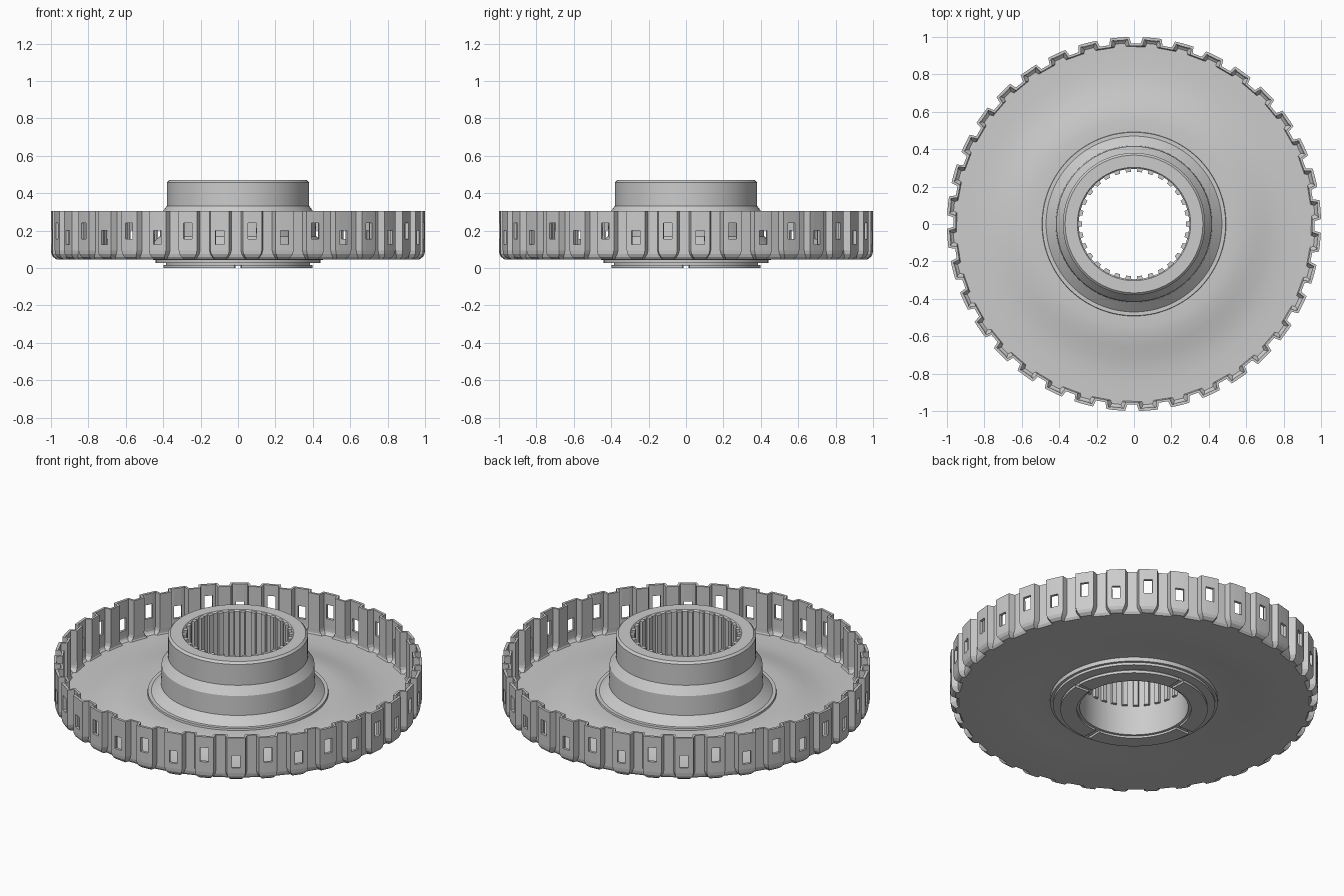
import bpy, bmesh
from math import sin, cos, radians, pi

if "Cube" in bpy.data.objects:
    bpy.data.objects.remove(bpy.data.objects["Cube"])


def pt(r, deg, z):
    a = radians(deg)
    return (r * cos(a), r * sin(a), z)


def finish(bm, name, smooth=False):
    bmesh.ops.recalc_face_normals(bm, faces=bm.faces)
    me = bpy.data.meshes.new(name)
    bm.to_mesh(me)
    bm.free()
    ob = bpy.data.objects.new(name, me)
    bpy.context.collection.objects.link(ob)
    if smooth:
        bpy.ops.object.select_all(action='DESELECT')
        ob.select_set(True)
        bpy.context.view_layer.objects.active = ob
        bpy.ops.object.shade_smooth_by_angle(angle=radians(25))
    return ob


def sweep(bm, profile, start=0, end=360, steps=144):
    """Turn a closed (r, z) profile around z, capped when it is a partial arc."""
    full = end - start >= 360
    n = steps if full else steps + 1
    rings = [[bm.verts.new(pt(r, start + (end - start) * i / steps, z)) for r, z in profile]
             for i in range(n)]
    m = len(profile)
    for i in range(steps):
        a, b = rings[i], rings[(i + 1) % n]
        for j in range(m):
            k = (j + 1) % m
            bm.faces.new((a[j], b[j], b[k], a[k]))
    if not full:
        bm.faces.new(rings[0])
        bm.faces.new(rings[-1])


# Hub and dished plate, one turned profile
bm = bmesh.new()
sweep(bm, [
    (.295, .012), (.295, .462), (.303, .47), (.368, .47), (.38, .458),
    (.38, .333), (.415, .285), (.418, .17), (.47, .125), (.49, .125), (.492, .114),
    (.55, .114), (.60, .109), (.66, .096), (.72, .081), (.78, .071), (.85, .066), (.945, .065),
    (.945, .047), (.80, .047), (.64, .052), (.53, .066), (.455, .066), (.455, .042),
    (.44, .042), (.44, .027), (.385, .027), (.385, .012)])
finish(bm, "hub_and_plate", True)

# Thrust washer under the hub, split by four oil grooves
bm = bmesh.new()
for q in range(4):
    sweep(bm, [(.31, 0), (.40, 0), (.40, .016), (.31, .016)], q * 90 + 2.5, q * 90 + 87.5, 32)
finish(bm, "thrust_washer", True)

# Internal splines in the upper part of the bore
bm = bmesh.new()
N = 30
for i in range(N):
    c = i * 360 / N
    sec = [(.30, -3.4), (.279, -2.5), (.279, 2.5), (.30, 3.4)]
    lo = [bm.verts.new(pt(r, c + d, .19)) for r, d in sec]
    hi = [bm.verts.new(pt(r, c + d, .466)) for r, d in sec]
    bm.faces.new(lo)
    bm.faces.new(hi)
    for j in range(4):
        k = (j + 1) % 4
        bm.faces.new((lo[j], lo[k], hi[k], hi[j]))
finish(bm, "bore_splines")

# Corrugated rim: 36 lands, rounded at the foot, windows alternate in height
TEETH, OFFSET = 36, -85.6
rows = [(.047, .935, .935, .6), (.047, .972, .952, .6), (.060, .990, .962, .75),
        (.075, .998, .965, .92), (.095, 1, .965, 1), (.125, 1, .965, 1), (.155, 1, .965, 1),
        (.200, 1, .965, 1), (.240, 1, .965, 1), (.305, 1, .965, 1)]
cols = [(-3.5, 0), (-2.9, 1), (-1.3, 1), (1.3, 1), (2.9, 1), (3.5, 0)]
bm = bmesh.new()
grid = []
for t in range(TEETH):
    for d, land in cols:
        grid.append([bm.verts.new(pt(lr if land else vr, OFFSET + t * 10 + d * s, z))
                     for z, lr, vr, s in rows])
n = len(grid)
for i in range(n):
    a, b = grid[i], grid[(i + 1) % n]
    tooth, col = divmod(i, len(cols))
    window = (6, 7) if tooth % 2 == 0 else (5, 6)
    for j in range(len(rows) - 1):
        if col == 2 and j in window:
            continue
        bm.faces.new((a[j], b[j], b[j + 1], a[j + 1]))
rim = finish(bm, "toothed_rim")
# keep normals pointing outward so the wall thickens inward
wall = max(rim.data.polygons, key=lambda p: p.center.z)
if wall.normal.x * wall.center.x + wall.normal.y * wall.center.y < 0:
    rim.data.flip_normals()
mod = rim.modifiers.new("wall", 'SOLIDIFY')
mod.thickness = .016
mod.offset = -1
